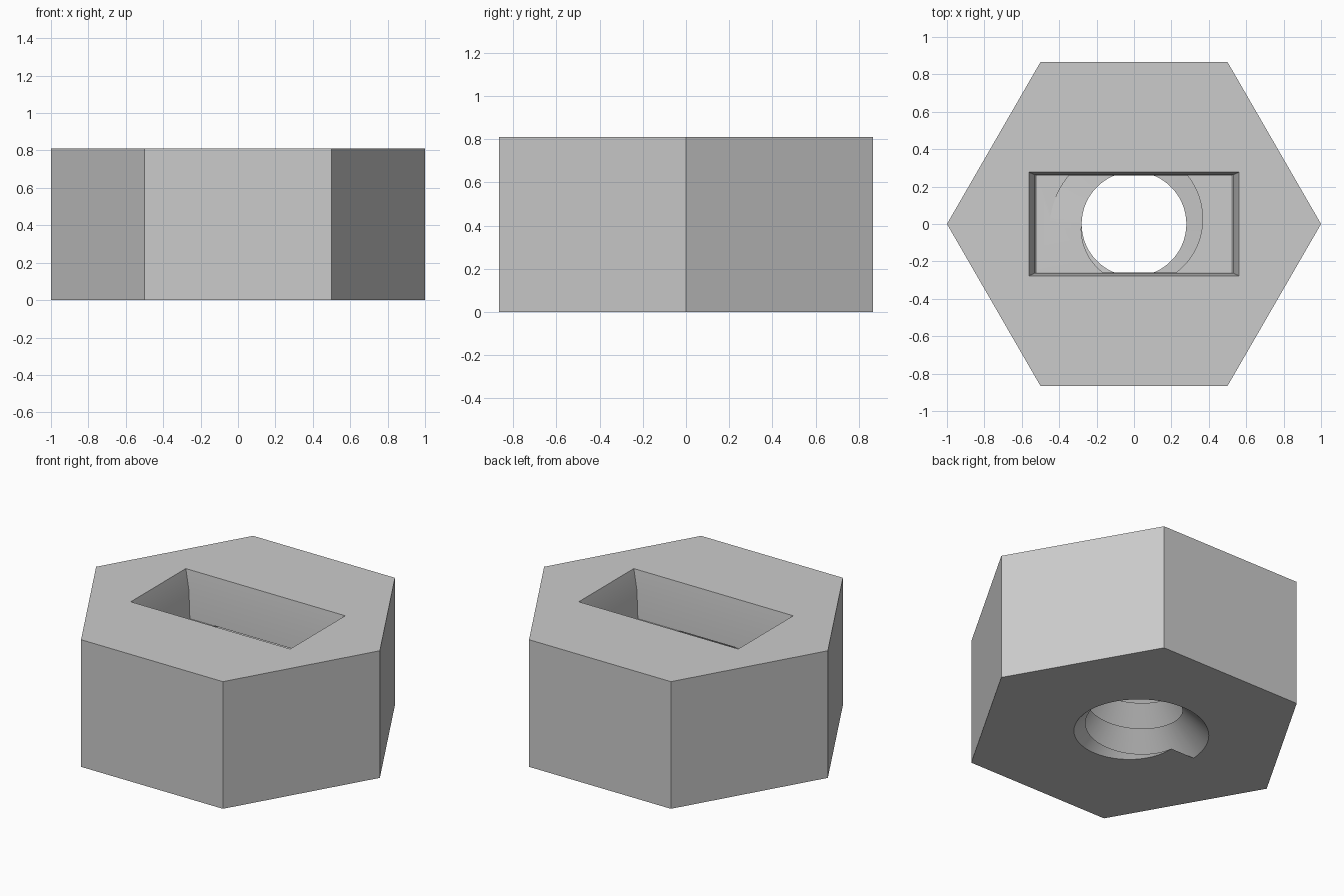
import bpy, bmesh
from math import cos, sin, pi, radians

cube = bpy.data.objects.get("Cube")
if cube:
    bpy.data.objects.remove(cube, do_unlink=True)

HEIGHT, FLOOR = 0.81, 0.51
MINOR, MAJOR = 0.28, 0.45
TURNS, SEG = 3, 60
PITCH = FLOOR / TURNS

grey = bpy.data.materials.new("light_grey")
grey.use_nodes = True
grey.diffuse_color = (0.6, 0.6, 0.6, 1)
bsdf = next(n for n in grey.node_tree.nodes if n.type == "BSDF_PRINCIPLED")
bsdf.inputs["Base Color"].default_value = grey.diffuse_color


def make_object(name, bm):
    bmesh.ops.remove_doubles(bm, verts=bm.verts, dist=1e-5)
    bmesh.ops.recalc_face_normals(bm, faces=bm.faces)
    mesh = bpy.data.meshes.new(name)
    bm.to_mesh(mesh)
    bm.free()
    mesh.materials.append(grey)
    obj = bpy.data.objects.new(name, mesh)
    bpy.context.collection.objects.link(obj)
    return obj


def loft(name, rings):
    """Closed solid through a stack of rings."""
    bm = bmesh.new()
    loops = [[bm.verts.new(p) for p in ring] for ring in rings]
    n = len(loops[0])
    for low, high in zip(loops, loops[1:]):
        for i in range(n):
            j = (i + 1) % n
            bm.faces.new((low[i], low[j], high[j], high[i]))
    bm.faces.new(loops[0])
    bm.faces.new(loops[-1])
    return make_object(name, bm)


def hexagon(z):
    return [(cos(k * pi / 3), sin(k * pi / 3), z) for k in range(6)]


def rectangle(x, y, z):
    return [(-x, -y, z), (x, -y, z), (x, y, z), (-x, y, z)]


# Thread points, t counted in turns from the start at the -x side
def polar(t, r, z):
    a = pi + 2 * pi * (t % 1)
    return (r * cos(a), r * sin(a), z)


def crest(t):
    return polar(t, MINOR, t * PITCH)


def root(t):
    return polar(t, MAJOR, t * PITCH)


def spiral(t, z):
    return polar(t, MINOR + (MAJOR - MINOR) * t, z)


def thread_solid():
    """Sawtooth threaded plug: sloped flanks, flat shoulders, spiral ends."""
    bm = bmesh.new()

    def strip(f, g, start, end):
        ts = [start + i / SEG for i in range(round((end - start) * SEG) + 1)]
        for a, b in zip(ts, ts[1:]):
            pts = []
            for p in (f(a), f(b), g(b), g(a)):
                if all(max(abs(u - v) for u, v in zip(p, q)) > 1e-6 for q in pts):
                    pts.append(p)
            bm.faces.new([bm.verts.new(p) for p in pts])

    def edge(t, z):
        # keep the last point of the turn at the full radius
        return spiral(t, z)

    below = -0.1
    strip(crest, lambda t: edge(t, 0), 0, 1)
    strip(crest, lambda t: root(t - 1), 1, TURNS)
    strip(lambda t: edge(t - TURNS, FLOOR), lambda t: root(t - 1), TURNS, TURNS + 1)
    strip(crest, root, 0, TURNS)
    strip(lambda t: edge(t, 0), lambda t: edge(t, below), 0, 1)
    step = [spiral(0, 0), spiral(1, 0), spiral(1, below), spiral(0, below)]
    bm.faces.new([bm.verts.new(p) for p in step])
    for z in (below, FLOOR):
        bm.faces.new([bm.verts.new(spiral(i / SEG, z)) for i in range(SEG + 1)])
    return make_object("thread_cutter", bm)


# Hexagonal body, tapered slot and threaded bore
body = loft("hex_body", [hexagon(0), hexagon(HEIGHT)])
slot = loft("slot_cutter", [
    rectangle(0.52, 0.258, FLOOR - 0.001),
    rectangle(0.53, 0.263, 0.685),
    rectangle(0.562, 0.277, HEIGHT),
    rectangle(0.562, 0.277, HEIGHT + 0.1)])
cutters = [slot, thread_solid()]

for cutter in cutters:
    cutter.hide_render = True
    mod = body.modifiers.new(cutter.name, "BOOLEAN")
    mod.operation = "DIFFERENCE"
    mod.solver = "EXACT"
    mod.object = cutter

# Bake the cuts and drop the cutters
bpy.context.view_layer.update()
graph = bpy.context.evaluated_depsgraph_get()
result = bpy.data.meshes.new_from_object(body.evaluated_get(graph))
body.modifiers.clear()
body.data = result
result.materials.clear()
result.materials.append(grey)
for cutter in cutters:
    bpy.data.objects.remove(cutter, do_unlink=True)

bpy.ops.object.select_all(action="DESELECT")
body.select_set(True)
bpy.context.view_layer.objects.active = body
bpy.ops.object.shade_smooth_by_angle(angle=radians(30))
